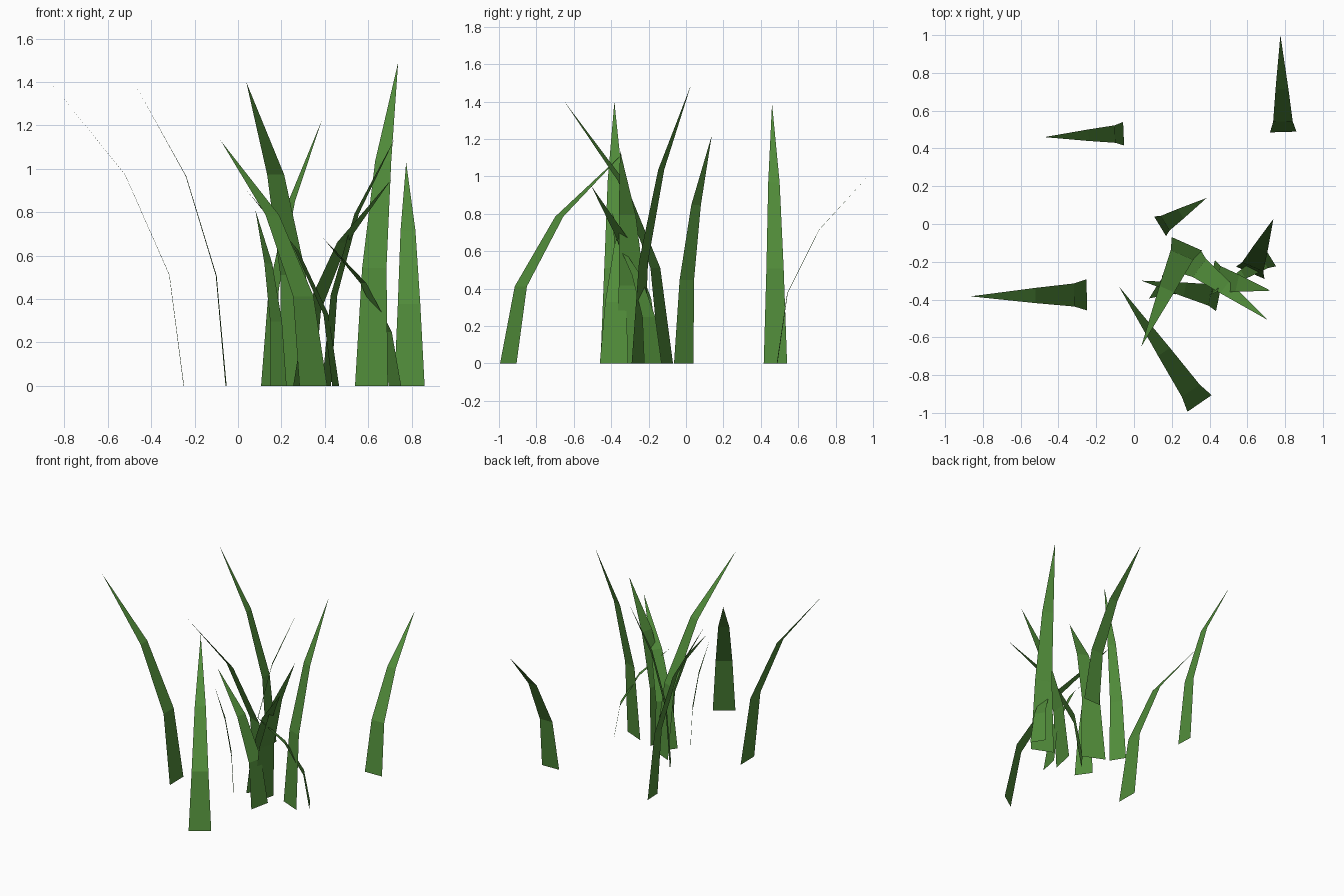
import bpy
import bmesh
from mathutils import Vector

cube = bpy.data.objects.get("Cube")
if cube:
    bpy.data.objects.remove(cube, do_unlink=True)

# Single grass colour
green = bpy.data.materials.new("grass_green")
green.use_nodes = True
colour = (0.082, 0.262, 0.042, 1)
green.diffuse_color = colour
shader = next(n for n in green.node_tree.nodes if n.type == 'BSDF_PRINCIPLED')
shader.inputs["Base Color"].default_value = colour
shader.inputs["Roughness"].default_value = 0.9

# Shared bend of every blade: (share of lean, share of height, share of width)
BEND = [(0, 0, 1), (0.108, 0.365, 0.74), (0.44, 0.695, 0.49)]


def grass_blade(name, base, tip, width):
    """Flat tapering strip that bends from its base point toward its tip."""
    root, end = Vector((*base, 0)), Vector(tip)
    lean = Vector((end.x - root.x, end.y - root.y, 0))
    side = Vector((-lean.y, lean.x, 0)).normalized() * width / 2
    bm = bmesh.new()
    rows = []
    for along, up, wide in BEND:
        centre = root + lean * along + Vector((0, 0, end.z * up))
        rows.append([bm.verts.new(centre + side * wide * s) for s in (1, -1)])
    for (a, b), (c, d) in zip(rows, rows[1:]):
        bm.faces.new((a, b, d, c))
    bm.faces.new((*rows[-1], bm.verts.new(end)))
    # Upper side of the blade faces outward
    for face in bm.faces:
        face.normal_update()
        if face.normal.z < 0:
            face.normal_flip()
    mesh = bpy.data.meshes.new(name)
    bm.to_mesh(mesh)
    bm.free()
    mesh.materials.append(green)
    bpy.context.collection.objects.link(bpy.data.objects.new(name, mesh))


# Outlying blades
grass_blade("blade_right_front", (-0.25, -0.375), (-0.865, -0.383, 1.40), 0.165)
grass_blade("blade_right_back", (-0.055, 0.478), (-0.475, 0.46, 1.39), 0.125)
grass_blade("blade_left_back", (0.79, 0.487), (0.775, 1.0, 1.03), 0.14)
grass_blade("blade_front", (0.347, -0.95), (-0.08, -0.33, 1.13), 0.155)

# Central tuft
grass_blade("tuft_back", (0.138, -0.012), (0.385, 0.138, 1.22), 0.122)
grass_blade("tuft_tallest", (0.615, -0.258), (0.738, 0.027, 1.49), 0.165)
grass_blade("tuft_forward", (0.28, -0.105), (0.038, -0.65, 1.40), 0.175)
grass_blade("tuft_right", (0.45, -0.385), (0.04, -0.30, 0.90), 0.155)
grass_blade("tuft_left_front", (0.303, -0.2), (0.706, -0.507, 0.95), 0.16)
grass_blade("tuft_left", (0.408, -0.283), (0.723, -0.353, 1.14), 0.19)
grass_blade("tuft_left_short", (0.723, -0.177), (0.393, -0.38, 0.68), 0.11)
grass_blade("tuft_right_short", (0.187, -0.32), (0.08, -0.394, 0.81), 0.13)
